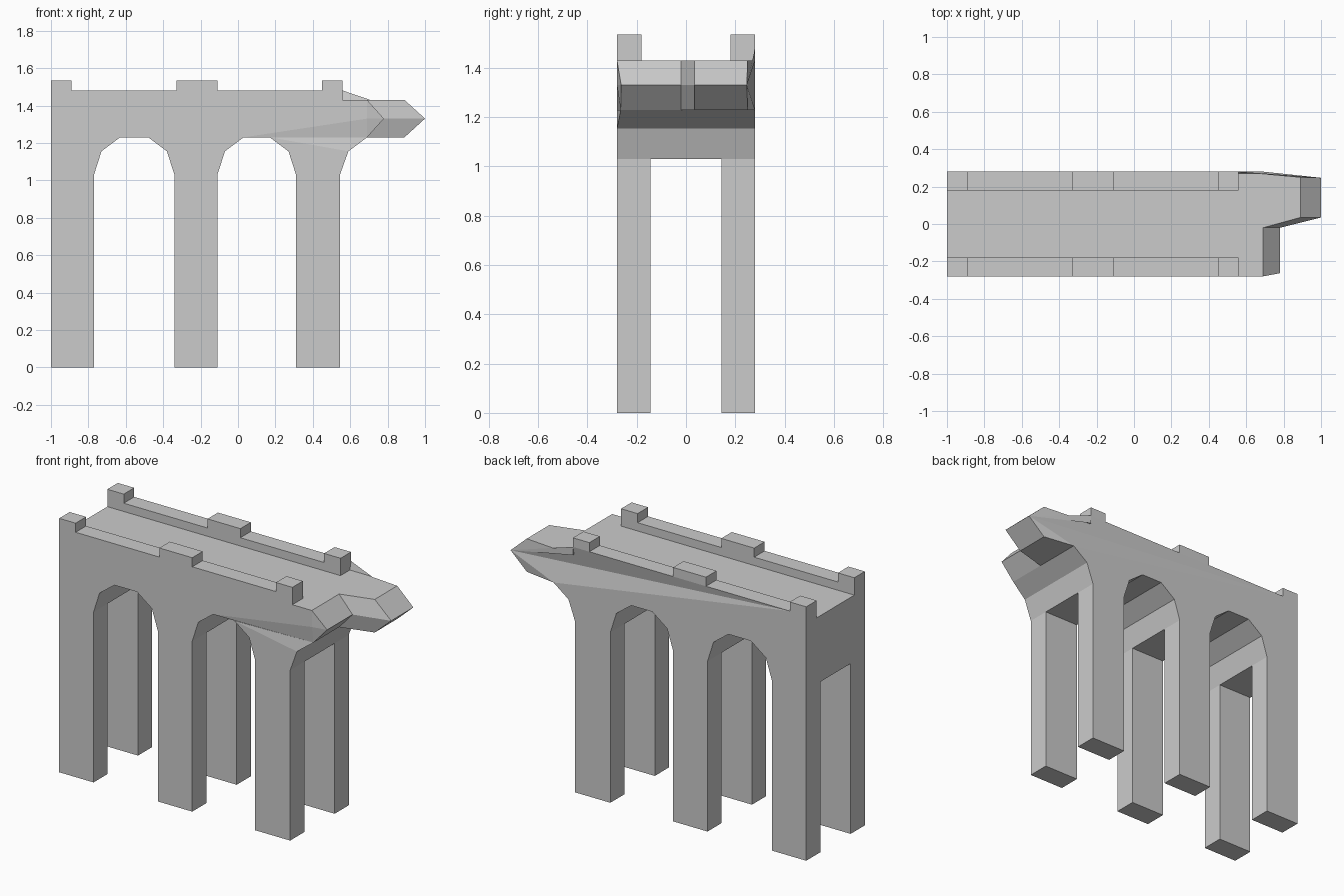
import bpy, bmesh

if "Cube" in bpy.data.objects:
    bpy.data.objects.remove(bpy.data.objects["Cube"])

W, PI, LI = 0.28, 0.18, 0.145          # outer, parapet inner, leg inner half widths
LEG, DECK, RAIL, POST = 1.03, 1.43, 1.48, 1.535
LOW, MID = 1.23, 1.33                  # arch crown and broken-edge ridge heights
PIERS = [(-1, -0.77), (-0.34, -0.11), (0.31, 0.545)]
POSTS = [(-1, -0.89), (-0.33, -0.11), (0.45, 0.56)]


def make(name, faces):
    """Build one object from polygons given by their corner points."""
    bm = bmesh.new()
    for f in faces:
        bm.faces.new([bm.verts.new(p) for p in f])
    bmesh.ops.remove_doubles(bm, verts=bm.verts, dist=1e-4)
    bmesh.ops.recalc_face_normals(bm, faces=bm.faces)
    me = bpy.data.meshes.new(name)
    bm.to_mesh(me)
    bm.free()
    ob = bpy.data.objects.new(name, me)
    bpy.context.collection.objects.link(ob)


def open_box(x, y, z, cap):
    """Four walls and one horizontal cap at height cap."""
    ring = [(x[0], y[0]), (x[1], y[0]), (x[1], y[1]), (x[0], y[1])]
    faces = [[(*a, z[0]), (*b, z[0]), (*b, z[1]), (*a, z[1])]
             for a, b in zip(ring, ring[1:] + ring[:1])]
    return faces + [[(*p, cap) for p in ring]]


def at(y, pts):
    return [(x, y, z) for x, z in pts]


def arch(a, b):
    return [(a, LEG), (a + .04, 1.155), (a + .14, LOW),
            (b - .14, LOW), (b - .04, 1.155), (b, LEG)]


arch1 = arch(-0.77, -0.34)
arch2 = arch(-0.11, 0.31)
half = [(0.545, LEG), (0.59, 1.155)]
faces = []

# Arch undersides and pier soffits between the legs
for c in (arch1, arch2, half):
    for a, b in zip(c, c[1:]):
        faces.append(at(-W, [a, b]) + at(W, [b, a]))
for a, b in PIERS:
    faces.append([(a, -LI, LEG), (b, -LI, LEG), (b, LI, LEG), (a, LI, LEG)])

# Broken end: top edge, ridge and bottom edge
top = [(0.69, -W, DECK), (0.69, -.02, DECK), (0.89, .035, DECK), (0.89, .25, DECK)]
ridge = [(0.78, -.263, MID), (0.78, -.02, MID), (1.0, .035, MID), (1.0, .247, MID)]
low = [(0.69, -.265, LOW), (0.69, -.02, LOW), (0.89, .035, LOW), (0.89, .25, LOW)]
for i in range(3):
    faces.append([top[i], top[i + 1], ridge[i + 1], ridge[i]])
    faces.append([ridge[i], ridge[i + 1], low[i + 1], low[i]])
back_low = (0.69, W, LOW)
faces.append(low + [back_low])
faces.append([(0.59, -W, 1.155), low[0], back_low, (0.59, W, 1.155)])

# Deck floor and left end wall
faces.append([(-1, -PI, DECK), (0.56, -PI, DECK), (0.56, -W, DECK)] + top +
             [(0.56, W, DECK), (0.56, PI, DECK), (-1, PI, DECK)])
faces.append([(-1, y, z) for y, z in
              [(-W, LEG), (W, LEG), (W, RAIL), (PI, RAIL),
               (PI, DECK), (-PI, DECK), (-PI, RAIL), (-W, RAIL)]])

# Front wall with slanted facets near the broken end
A, M = (0.03, LOW), (0.69, MID)
faces.append(at(-W, [(-1, LEG)] + arch1 + arch2[:3] +
                [M, (0.69, DECK), (0.56, DECK), (0.56, RAIL), (-1, RAIL)]))
faces.append(at(-W, arch2[3:] + half))
fA, fM = (A[0], -W, A[1]), (M[0], -W, M[1])
crown, spring = (0.17, -W, LOW), (0.59, -W, 1.155)
faces += [[top[0], fM, ridge[0]], [fM, low[0], ridge[0]], [fA, low[0], fM],
          [fA, crown, low[0]], [crown, spring, low[0]]]

# Back wall: flat part, then a fan to the ridge tip
faces.append(at(W, [(-1, LEG)] + arch1 + arch2 + half +
                [(0.69, LOW), (-0.89, RAIL), (-1, RAIL)]))
fan = [low[3], back_low] + at(W, [(-0.89, RAIL), (-0.33, RAIL), (-0.11, RAIL),
                                  (0.45, RAIL), (0.56, RAIL), (0.56, DECK)]) + [top[3]]
for a, b in zip(fan, fan[1:]):
    faces.append([a, b, ridge[3]])

# Parapets: inner wall, end and tops between the posts
for s in (-1, 1):
    o, i = s * W, s * PI
    faces.append(at(i, [(-1, DECK), (0.56, DECK), (0.56, RAIL), (-1, RAIL)]))
    faces.append([(0.56, o, DECK), (0.56, i, DECK), (0.56, i, RAIL), (0.56, o, RAIL)])
    for a, b in ((-0.89, -0.33), (-0.11, 0.45)):
        faces.append([(a, o, RAIL), (b, o, RAIL), (b, i, RAIL), (a, i, RAIL)])
make("bridge_span", faces)

# Legs and parapet posts on both sides
for side, s in (("front", -1), ("back", 1)):
    for n in range(3):
        make(f"{side}_leg_{n + 1}",
             open_box(PIERS[n], sorted((s * LI, s * W)), (0, LEG), 0))
        make(f"{side}_parapet_post_{n + 1}",
             open_box(POSTS[n], sorted((s * PI, s * W)), (RAIL, POST), POST))
